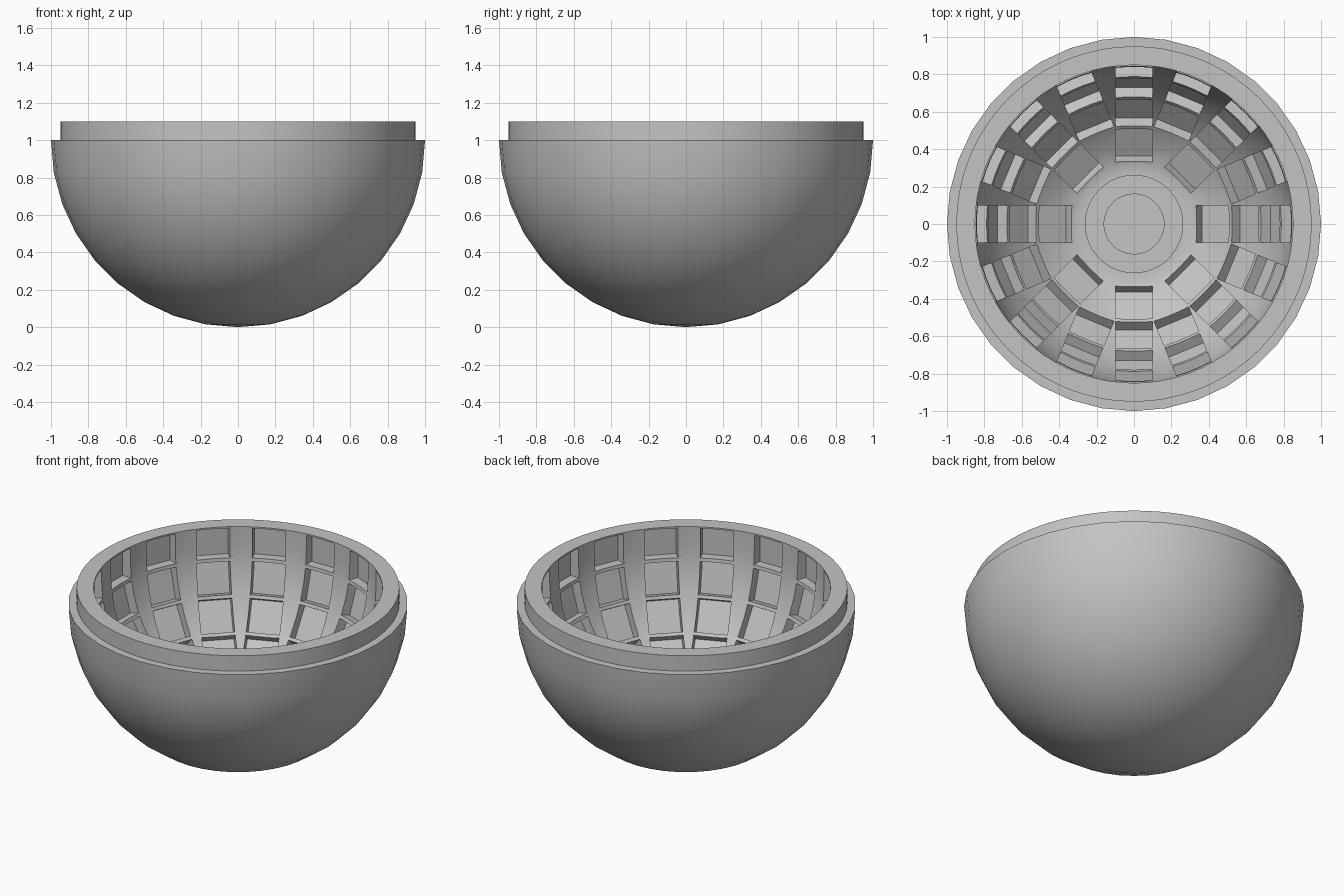
import bpy, bmesh, math
from mathutils import Matrix, Vector

cube = bpy.data.objects.get("Cube")
if cube:
    bpy.data.objects.remove(cube, do_unlink=True)

SEGMENTS = 72
OUTER, LIP, INNER, POCKET_FLOOR = 1.0, 0.95, 0.85, 0.90
CENTRE_Z, RIM_Z = 1.0, 1.10

grey = bpy.data.materials.new("light grey")
grey.use_nodes = True
grey.diffuse_color = (0.55, 0.55, 0.55, 1)
grey.node_tree.nodes["Principled BSDF"].inputs["Base Color"].default_value = (0.55, 0.55, 0.55, 1)


def make_object(name, bm):
    bmesh.ops.recalc_face_normals(bm, faces=bm.faces)
    mesh = bpy.data.meshes.new(name)
    bm.to_mesh(mesh)
    bm.free()
    mesh.materials.append(grey)
    obj = bpy.data.objects.new(name, mesh)
    bpy.context.collection.objects.link(obj)
    return obj


def arc(radius, start, end, steps):
    """Points on the lower half circle, angle measured from straight down."""
    angles = [math.radians(start + (end - start) * i / steps) for i in range(steps + 1)]
    return [(radius * math.sin(a), CENTRE_Z - radius * math.cos(a)) for a in angles]


def lathe(profile, faceted_rings):
    """Revolve a profile; the first rings get half as many visible sides."""
    bm = bmesh.new()
    rings = []
    for index, (r, z) in enumerate(profile):
        if r < 1e-6:
            rings.append([bm.verts.new((0, 0, z))] * SEGMENTS)
            continue
        ring = []
        for s in range(SEGMENTS):
            a = math.tau * s / SEGMENTS
            flat = math.cos(math.tau / SEGMENTS) if index < faceted_rings and s % 2 else 1
            ring.append(bm.verts.new((r * flat * math.cos(a), r * flat * math.sin(a), z)))
        rings.append(ring)
    for low, high in zip(rings, rings[1:]):
        for s in range(SEGMENTS):
            t = (s + 1) % SEGMENTS
            corners = [low[s], low[t], high[t], high[s]]
            bm.faces.new(list(dict.fromkeys(corners)))
    return bm


# Bowl: outer shell, stepped lip, hollow inside, flat floor with a stepped socket
outer = arc(OUTER, 0, 90, 9)
floor_angle = math.degrees(math.asin(0.32 / INNER))
inner = arc(INNER, 90, floor_angle, 10)
floor_z = inner[-1][1]
lip = [(LIP, CENTRE_Z), (LIP, RIM_Z), (INNER, RIM_Z)]
socket = [(0.26, floor_z), (0.26, floor_z - 0.04),
          (0.16, floor_z - 0.04), (0.16, floor_z - 0.09), (0, floor_z - 0.09)]
bowl = make_object("bowl", lathe(outer + lip + inner + socket, len(outer)))

# Cutter: rows of square pockets pointing out from the centre
bm = bmesh.new()
near = 0.82
for polar, count in ((90, 16), (75, 16), (60, 16), (45, 16), (30, 8)):
    for i in range(count):
        turn = Matrix.Rotation(math.tau * i / count, 4, "Z")
        tilt = Matrix.Rotation(math.radians(90 - polar), 4, "Y")
        place = (Matrix.Translation((0, 0, CENTRE_Z)) @ turn @ tilt
                 @ Matrix.Translation(((near + POCKET_FLOOR) / 2, 0, 0))
                 @ Matrix.Diagonal((POCKET_FLOOR - near, 0.2, 0.2, 1)))
        bmesh.ops.create_cube(bm, size=1, matrix=place)
for v in bm.verts:
    v.co.z = min(v.co.z, RIM_Z - 0.01)
cutter = make_object("pocket_cutter", bm)
cutter.hide_render = True

cut = bowl.modifiers.new("pockets", "BOOLEAN")
cut.operation = "DIFFERENCE"
cut.solver = "EXACT"
cut.object = cutter

bpy.ops.object.select_all(action="DESELECT")
bowl.select_set(True)
bpy.context.view_layer.objects.active = bowl
bpy.ops.object.modifier_apply(modifier=cut.name)
bpy.data.objects.remove(cutter, do_unlink=True)
bpy.ops.object.shade_smooth_by_angle(angle=math.radians(30))
